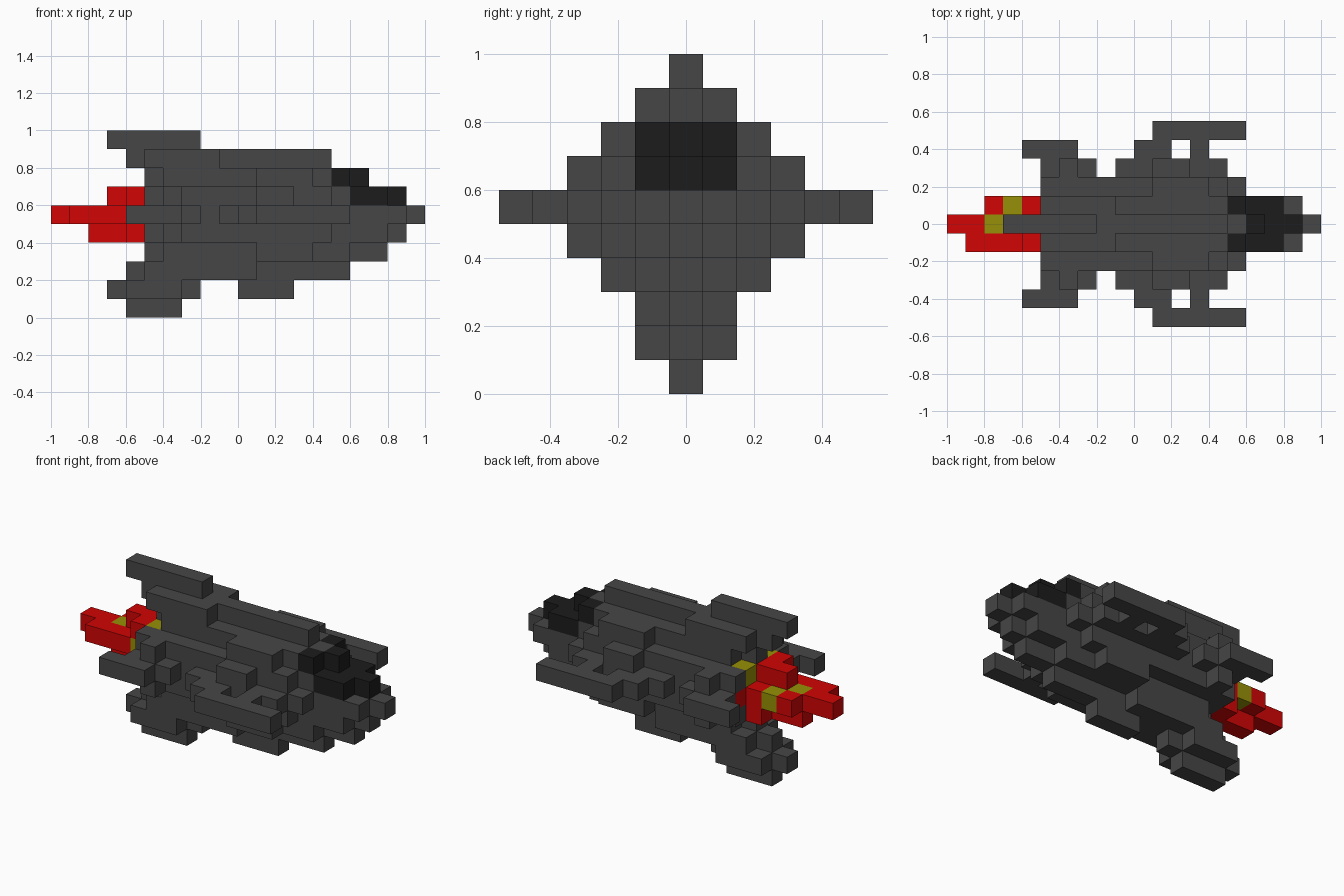
import bpy, bmesh, math
from mathutils import Vector

cube = bpy.data.objects.get("Cube")
if cube:
    bpy.data.objects.remove(cube, do_unlink=True)

S = 0.1  # block size


def material(name, rgb):
    m = bpy.data.materials.new(name)
    m.use_nodes = True
    col = (*rgb, 1.0)
    m.diffuse_color = col
    bsdf = m.node_tree.nodes["Principled BSDF"]
    bsdf.inputs["Base Color"].default_value = col
    bsdf.inputs["Roughness"].default_value = 0.8
    return m


GREY = material("hull_grey", (0.061, 0.061, 0.061))
BLACK = material("canopy_black", (0.0116, 0.0116, 0.0116))
RED = material("flame_red", (0.64, 0.0015, 0.0015))
OLIVE = material("spark_olive", (0.305, 0.28, 0.002))

# Bars of blocks: (x start, x end, inner row, outer row, layer).
# Rows count outward from the centre line and are mirrored left and right.
hull = [
    (-5, -1, 0, 1, 8), (-1, 5, 0, 0, 8),                       # spine
    (-5, 6, 0, 0, 7), (-4, 5, 1, 1, 7), (1, 4, 2, 2, 7),       # upper deck
    (-5, 6, 0, 0, 6), (-4, 6, 1, 1, 6), (-5, 5, 2, 2, 6),
    (1, 3, 3, 3, 6), (-4, -3, 3, 3, 6),
    (-5, 10, 0, 0, 5), (-5, 9, 1, 1, 5), (-4, 6, 2, 2, 5),     # widest layer
    (-5, 9, 0, 0, 4), (-5, 8, 1, 1, 4), (-5, 5, 2, 2, 4),
    (-4, -3, 3, 3, 4),
    (-5, 8, 0, 0, 3), (-4, 6, 1, 1, 3), (1, 4, 2, 2, 3),       # lower deck
    (-5, 6, 0, 0, 2), (-5, 1, 1, 1, 2),                        # belly
]
wings = [(-1, 5, 3, 3, 5), (0, 2, 4, 4, 5), (3, 4, 4, 4, 5), (1, 6, 5, 5, 5)]
side_fins = [(-5, -2, 3, 3, 5), (-6, -3, 4, 4, 5)]
top_fin = [(-6, -5, 0, 0, 8), (-7, -2, 0, 0, 9)]
bottom_fin = [(-6, -5, 0, 0, 2), (-7, -2, 0, 0, 1), (-6, -3, 1, 1, 1),
              (-6, -3, 0, 0, 0)]
belly_keel = [(0, 3, 0, 0, 1)]
canopy = [(5, 6, 1, 1, 7), (6, 7, 0, 0, 7), (6, 8, 1, 1, 6), (6, 9, 0, 0, 6)]
engine_vents = [(-5, -4, 1, 1, 6)]
engine_core = [(-5, -4, 2, 2, 5)]
flame = [(-7, -5, 0, 0, 6), (-10, -5, 0, 0, 5), (-8, -5, 1, 1, 5),
         (-8, -5, 0, 0, 4), (-6, -5, 1, 1, 4)]


def blocks(bars):
    cells = set()
    for x0, x1, a, b, z in bars:
        for x in range(x0, x1):
            for r in range(a, b + 1):
                cells |= {(x, r, z), (x, -r, z)}
    return cells


# The flame is uneven: extra tongues on one side and a few sparks
sparks = {(-8, 0, 5), (-7, 1, 5), (-6, -1, 5)}
tongues = {(-9, -1, 5), (-6, -1, 6)}

parts = {
    "hull": (blocks(hull), GREY),
    "wings": (blocks(wings), GREY),
    "side_fins": (blocks(side_fins), GREY),
    "top_fin": (blocks(top_fin), GREY),
    "bottom_fin": (blocks(bottom_fin), GREY),
    "belly_keel": (blocks(belly_keel), GREY),
    "canopy": (blocks(canopy), BLACK),
    "engine_vents": (blocks(engine_vents), OLIVE),
    "engine_core": (blocks(engine_core), RED),
    "exhaust_flame": ((blocks(flame) | tongues) - sparks, RED),
    "exhaust_sparks": (sparks, OLIVE),
}

solid = set().union(*(cells for cells, _ in parts.values()))


def build(name, cells, mat):
    """Skin the blocks with only their exposed faces, then merge flat areas."""
    bm = bmesh.new()
    for c in sorted(cells):
        centre = Vector((c[0] + 0.5, c[1], c[2] + 0.5))
        for axis in range(3):
            for sign in (-1, 1):
                n = list(c)
                n[axis] += sign
                if tuple(n) in solid:
                    continue
                corners = []
                for u, v in ((-1, -1), (1, -1), (1, 1), (-1, 1)):
                    d = [0, 0, 0]
                    d[axis] = sign
                    d[(axis + 1) % 3] = u * sign
                    d[(axis + 2) % 3] = v
                    corners.append(bm.verts.new((centre + Vector(d) * 0.5) * S))
                bm.faces.new(corners)
    bmesh.ops.remove_doubles(bm, verts=bm.verts, dist=0.001)
    bmesh.ops.dissolve_limit(bm, angle_limit=math.radians(1),
                             verts=bm.verts, edges=bm.edges)
    mesh = bpy.data.meshes.new(name)
    bm.to_mesh(mesh)
    bm.free()
    mesh.materials.append(mat)
    obj = bpy.data.objects.new(name, mesh)
    bpy.context.collection.objects.link(obj)


for part, (cells, mat) in parts.items():
    build(part, cells, mat)
